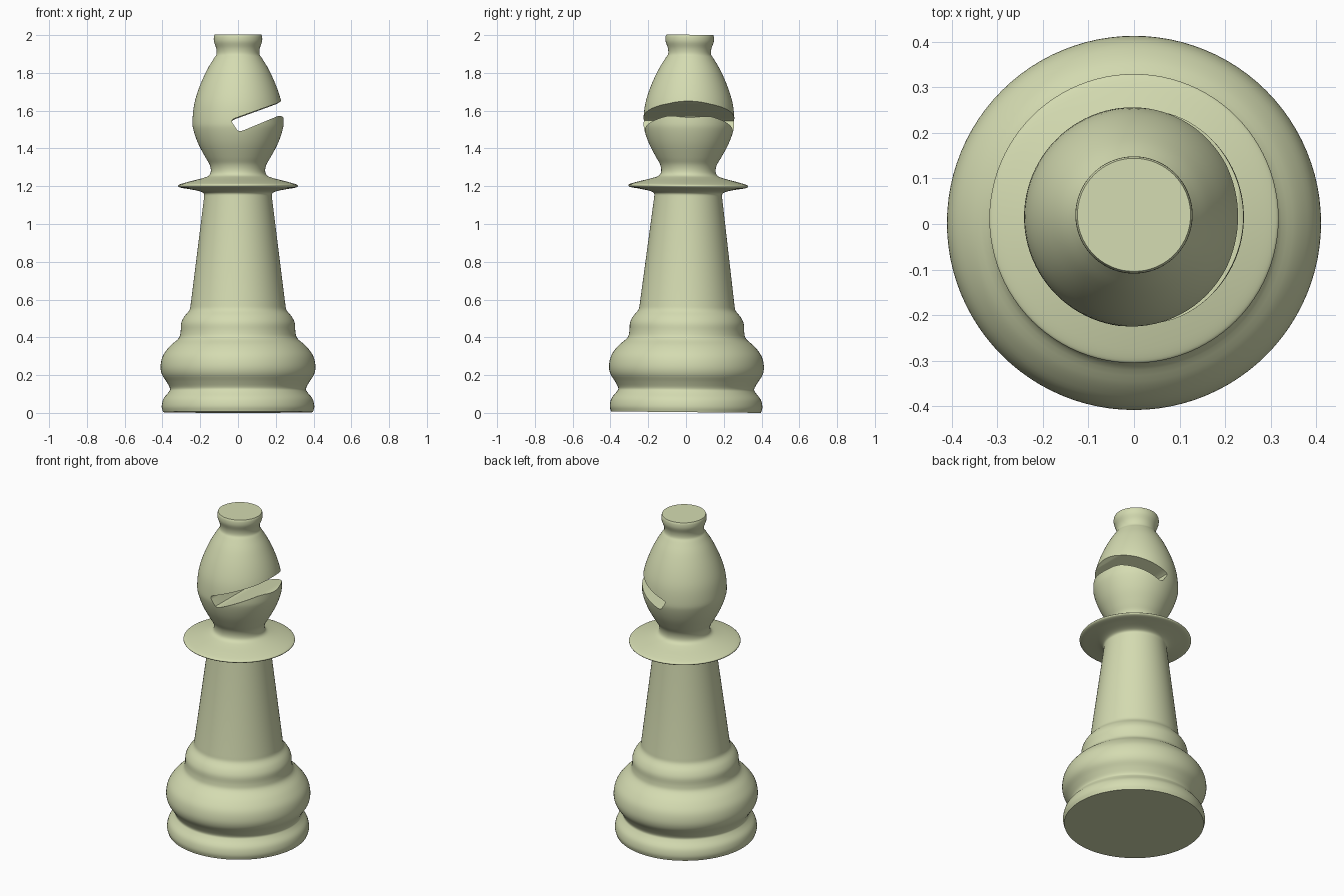
import bpy, bmesh, math
from mathutils import Vector

if "Cube" in bpy.data.objects:
    bpy.data.objects.remove(bpy.data.objects["Cube"])

cream = bpy.data.materials.new("pale_olive_cream")
cream.diffuse_color = (0.66, 0.71, 0.44, 1)
cream.use_nodes = True
cream.node_tree.nodes["Principled BSDF"].inputs["Base Color"].default_value = cream.diffuse_color


def smooth_curve(pts, steps=4):
    """Catmull-Rom curve through the points, with sharp ends."""
    p = [Vector(q) for q in pts]
    p = [2 * p[0] - p[1]] + p + [2 * p[-1] - p[-2]]
    out = []
    for a, b, c, d in zip(p, p[1:], p[2:], p[3:]):
        for i in range(steps):
            t = i / steps
            out.append(0.5 * (2 * b + (c - a) * t + (2 * a - 5 * b + 4 * c - d) * t * t
                              + (3 * b - a - 3 * c + d) * t ** 3))
    return out + [p[-2]]


def make_object(name, bm):
    bmesh.ops.recalc_face_normals(bm, faces=bm.faces)
    mesh = bpy.data.meshes.new(name)
    bm.to_mesh(mesh)
    bm.free()
    mesh.materials.append(cream)
    ob = bpy.data.objects.new(name, mesh)
    bpy.context.collection.objects.link(ob)
    return ob


def lathe(name, profile, sides=96):
    bm = bmesh.new()
    rings = [[bm.verts.new((r * math.cos(math.tau * i / sides),
                            r * math.sin(math.tau * i / sides), z))
              for i in range(sides)] for r, z in profile]
    for lo, hi in zip(rings, rings[1:]):
        for i in range(sides):
            j = (i + 1) % sides
            bm.faces.new((lo[i], lo[j], hi[j], hi[i]))
    bm.faces.new(rings[0])
    bm.faces.new(rings[-1])
    return make_object(name, bm)


# Turned profile as (radius, height): base, column with collar, head
base = [(.397, .0), (.404, .03), (.395, .07), (.368, .105), (.36, .125), (.378, .16),
        (.403, .20), (.41, .245), (.397, .30), (.36, .35), (.315, .39), (.304, .425),
        (.301, .47), (.285, .505), (.257, .54), (.25, .575)]
column = [(.25, .575), (.18, 1.135)]
collar = [(.18, 1.135), (.181, 1.157), (.205, 1.17), (.26, 1.181), (.307, 1.189),
          (.317, 1.199), (.305, 1.207), (.26, 1.22), (.19, 1.238), (.155, 1.252),
          (.144, 1.275), (.15, 1.31), (.173, 1.35), (.21, 1.42), (.235, 1.49),
          (.241, 1.54), (.232, 1.63), (.205, 1.72), (.165, 1.81), (.128, 1.872),
          (.114, 1.895), (.115, 1.925), (.127, 1.96), (.128, 1.985), (.124, 1.998)]
profile = smooth_curve(base)[:-1] + [Vector(column[0])] + smooth_curve(collar)
piece = lathe("chess_piece_body", profile)

# Slanted notch in the head, extruded front to back
slot = [(-.02, 1.552), (-.033, 1.543), (-.03, 1.53), (-.003, 1.489), (.012, 1.485),
        (.03, 1.49), (.18, 1.553), (.21, 1.566), (.228, 1.567), (.25, 1.555),
        (.4, 1.5), (.4, 1.66), (.25, 1.66), (.222, 1.643), (.205, 1.633)]
bm = bmesh.new()
face = bm.faces.new([bm.verts.new((x, -.5, z)) for x, z in slot])
ext = bmesh.ops.extrude_face_region(bm, geom=[face])
bmesh.ops.translate(bm, vec=(0, 1, 0),
                    verts=[g for g in ext["geom"] if isinstance(g, bmesh.types.BMVert)])
cutter = make_object("notch_cutter", bm)
cutter.hide_render = True

cut = piece.modifiers.new("notch", 'BOOLEAN')
cut.operation = 'DIFFERENCE'
cut.solver = 'EXACT'
cut.object = cutter
bpy.context.view_layer.objects.active = piece
piece.select_set(True)
bpy.ops.object.modifier_apply(modifier=cut.name)
bpy.data.objects.remove(cutter)
bpy.ops.object.shade_smooth_by_angle(angle=math.radians(40))

# The whole piece leans very slightly backwards
piece.rotation_euler.x = -0.01
piece.location.z = 0.004
